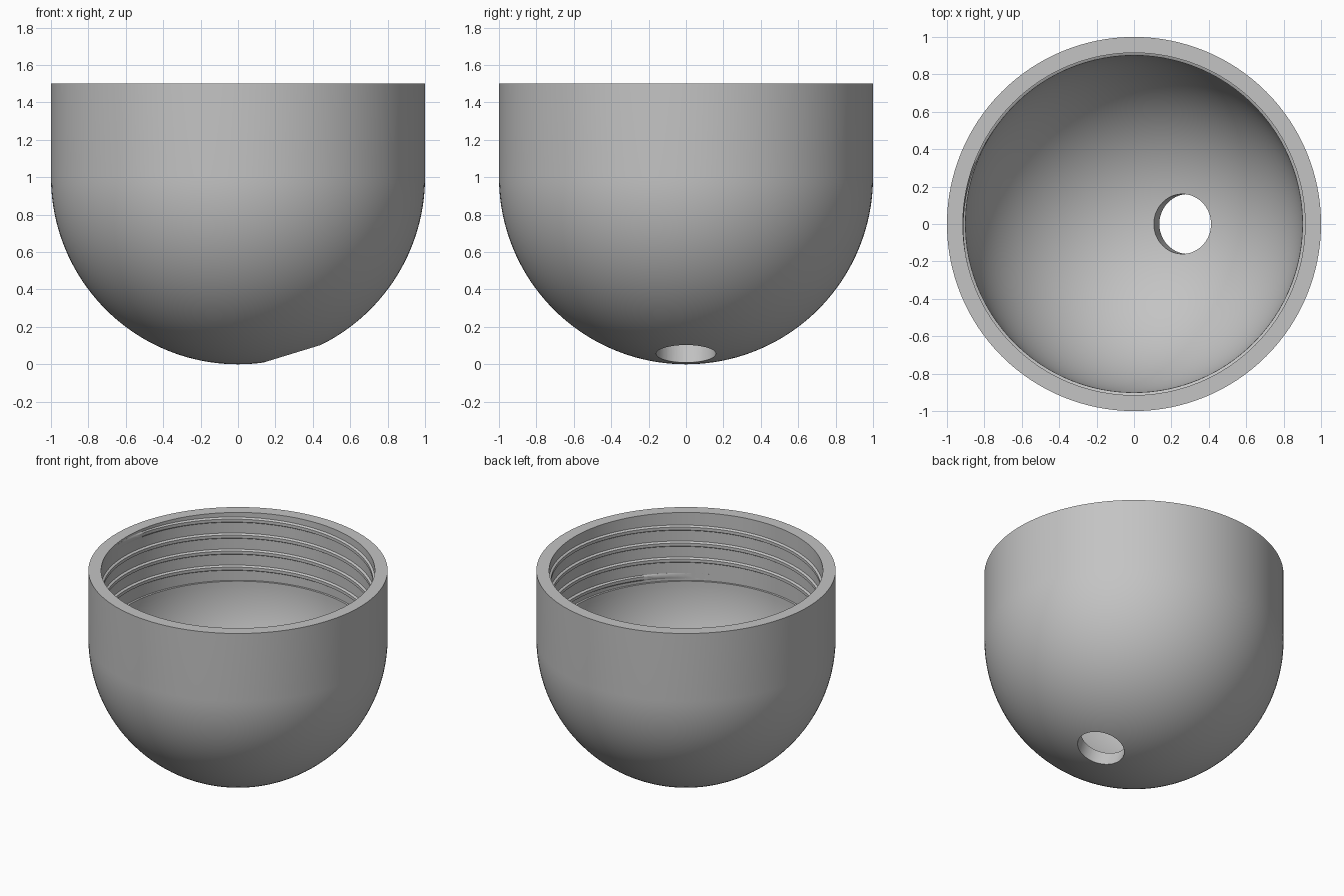
import bpy
import bmesh
from math import sin, cos, pi, radians, tau
from mathutils import Matrix, Vector

cube = bpy.data.objects.get("Cube")
if cube:
    bpy.data.objects.remove(cube, do_unlink=True)

GREY = (0.55, 0.55, 0.55, 1)
grey = bpy.data.materials.new("plain grey")
grey.diffuse_color = GREY
grey.use_nodes = True
grey.node_tree.nodes["Principled BSDF"].inputs["Base Color"].default_value = GREY

OUTER, INNER, BORE = 1.0, 0.9, 0.915
CENTRE_Z, RIM_Z = 1.0, 1.5


def add_object(name, bm):
    bmesh.ops.recalc_face_normals(bm, faces=bm.faces)
    mesh = bpy.data.meshes.new(name)
    bm.to_mesh(mesh)
    bm.free()
    mesh.materials.append(grey)
    obj = bpy.data.objects.new(name, mesh)
    bpy.context.collection.objects.link(obj)
    return obj


def activate(obj):
    bpy.ops.object.select_all(action='DESELECT')
    obj.select_set(True)
    bpy.context.view_layer.objects.active = obj


def arc(radius, steps=40):
    """Quarter circle from the bottom pole up to the equator."""
    angles = [i / steps * pi / 2 for i in range(steps + 1)]
    return [(radius * sin(a), CENTRE_Z - radius * cos(a)) for a in angles]


# Round-bottomed cup, with a small ledge under the threaded bore
profile = arc(OUTER) + [(OUTER, RIM_Z), (BORE, RIM_Z), (BORE, CENTRE_Z)] + arc(INNER)[::-1]
bm = bmesh.new()
verts = [bm.verts.new((r, 0, z)) for r, z in profile]
edges = [bm.edges.new(pair) for pair in zip(verts, verts[1:])]
bmesh.ops.spin(bm, geom=verts + edges, cent=(0, 0, 0), axis=(0, 0, 1),
               angle=tau, steps=128, use_duplicate=False)
bmesh.ops.remove_doubles(bm, verts=bm.verts, dist=0.0005)
cup = add_object("cup", bm)

# Tilted drain hole, square to the sphere
axis = Vector((sin(radians(17)), 0, -cos(radians(17))))
bm = bmesh.new()
bmesh.ops.create_cone(bm, cap_ends=True, segments=64, radius1=0.16, radius2=0.16, depth=0.6,
                      matrix=Matrix.Translation(Vector((0, 0, CENTRE_Z)) + axis * 0.95)
                      @ axis.to_track_quat('Z', 'Y').to_matrix().to_4x4())
cutter = add_object("hole_cutter", bm)
cutter.hide_render = True
cut = cup.modifiers.new("drain hole", 'BOOLEAN')
cut.operation = 'DIFFERENCE'
cut.solver = 'EXACT'
cut.object = cutter
activate(cup)
bpy.ops.object.modifier_apply(modifier=cut.name)
bpy.data.objects.remove(cutter, do_unlink=True)
bpy.ops.object.shade_smooth_by_angle(angle=radians(30))

# Helical thread ridge that fades into the wall at both ends
PITCH, START_Z, END_Z = 0.118, 1.03, 1.47
REF_ANGLE, REF_Z = radians(45), 1.42
STEPS = 400
bm = bmesh.new()
rings = []
for i in range(STEPS + 1):
    t = i / STEPS
    z = START_Z + (END_Z - START_Z) * t
    angle = REF_ANGLE + (z - REF_Z) / PITCH * tau
    fade = min(1, t * 25, (1 - t) * 25)
    crest = BORE + 0.002 - 0.016 * fade
    section = [(BORE + 0.01, -0.022), (BORE, -0.02), (crest, -0.011),
               (crest, 0.011), (BORE, 0.02), (BORE + 0.01, 0.022)]
    rings.append([bm.verts.new((r * cos(angle), r * sin(angle), z + dz)) for r, dz in section])
for a, b in zip(rings, rings[1:]):
    for j in range(len(a)):
        k = (j + 1) % len(a)
        bm.faces.new((a[j], a[k], b[k], b[j]))
bm.faces.new(rings[0])
bm.faces.new(rings[-1][::-1])
thread = add_object("inner_thread", bm)
activate(thread)
bpy.ops.object.shade_smooth_by_angle(angle=radians(30))
